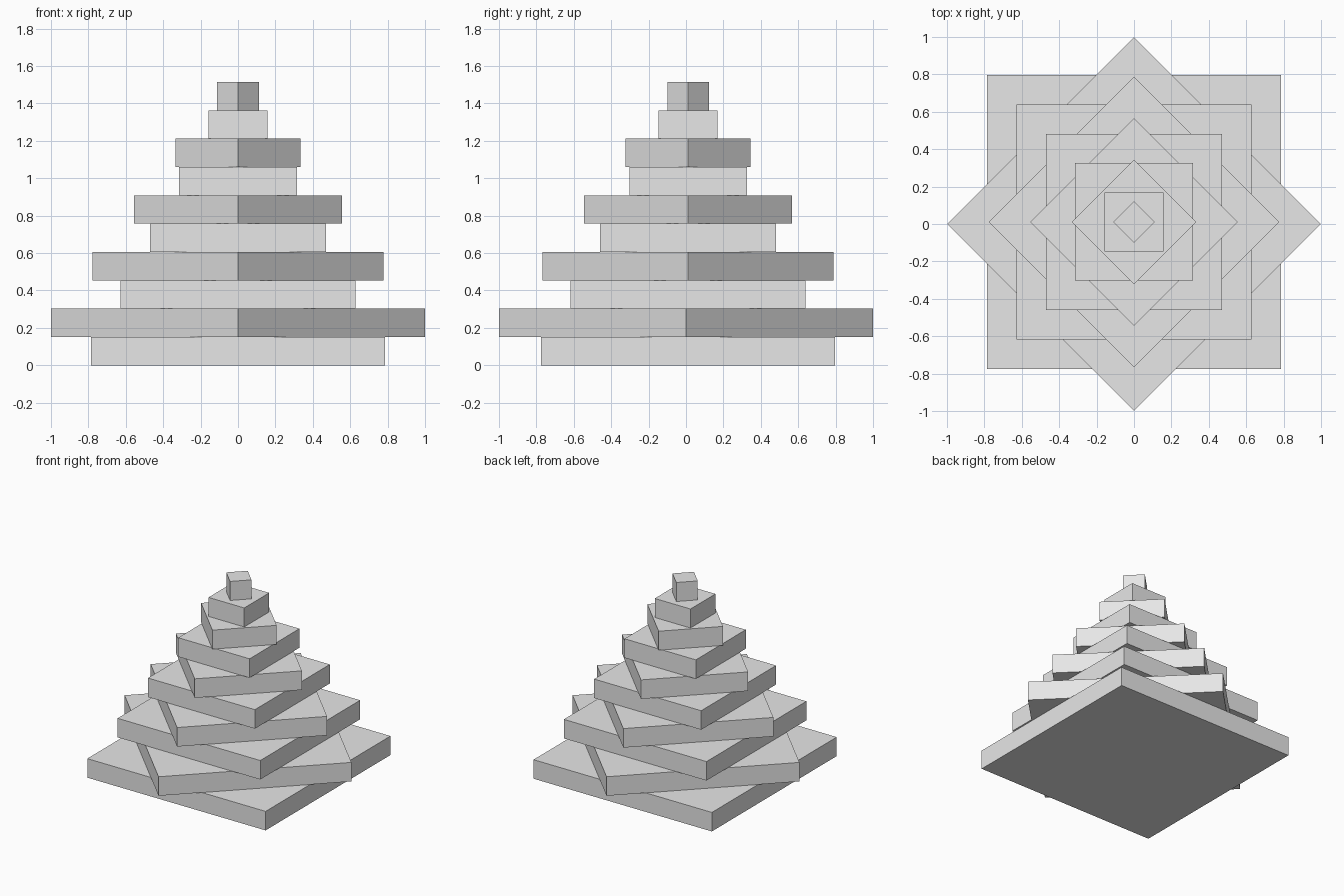
import bpy
from math import pi

cube = bpy.data.objects.get("Cube")
if cube:
    bpy.data.objects.remove(cube, do_unlink=True)

GREY = (0.8, 0.8, 0.8, 1.0)
mat = bpy.data.materials.new("plain grey")
mat.use_nodes = True
mat.diffuse_color = GREY
mat.node_tree.nodes["Principled BSDF"].inputs["Base Color"].default_value = GREY

LAYERS = 10
BASE_SIDE = 1.571
THICK = 0.1515


def add_slab(i):
    """Square slab, shrinking with height; every other one is turned 45 degrees."""
    side = BASE_SIDE * (1 - i / LAYERS)
    # The widest turned slab sits slightly forward of the rest
    y = 0.0 if i == 1 else 0.011
    bpy.ops.mesh.primitive_cube_add(
        size=1,
        location=(0, y, THICK * (i + 0.5)),
        rotation=(0, 0, pi / 4 * (i % 2)),
    )
    slab = bpy.context.object
    slab.name = f"slab_{i + 1}"
    slab.scale = (side, side, THICK)
    bpy.ops.object.transform_apply(location=False, rotation=True, scale=True)
    slab.data.materials.append(mat)


# Stacked, twisting pyramid of slabs
for i in range(LAYERS):
    add_slab(i)
